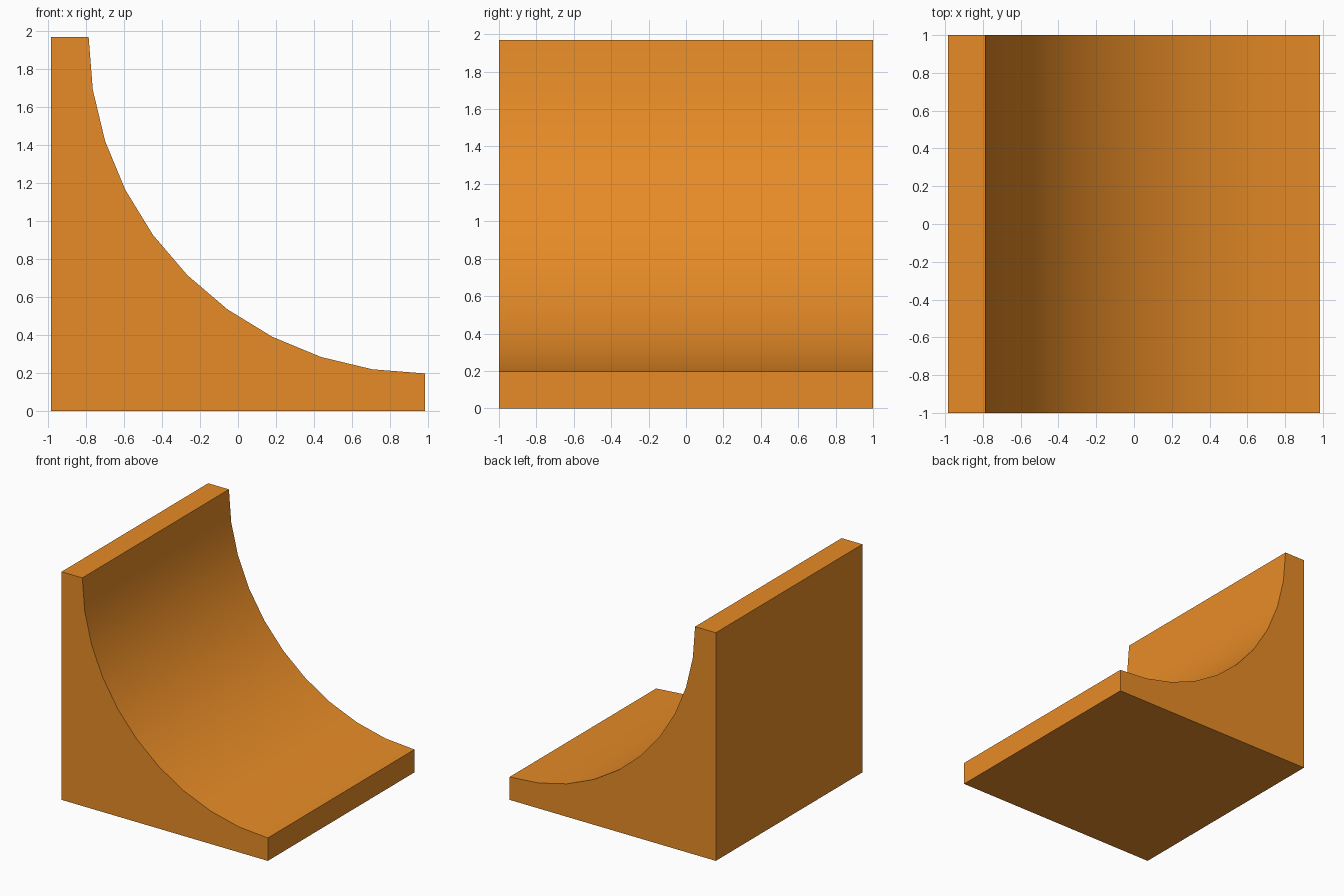
import bpy, bmesh, math

if "Cube" in bpy.data.objects:
    bpy.data.objects.remove(bpy.data.objects["Cube"])

HALF_X, HALF_Y, HEIGHT = 0.985, 1.0, 1.97
RADIUS, SEGMENTS = 1.772, 10

# Side profile: square back and base, concave quarter circle between them
profile = [(HALF_X, 0.0), (-HALF_X, 0.0), (-HALF_X, HEIGHT)]
for i in range(SEGMENTS + 1):
    a = math.radians(90) * i / SEGMENTS
    profile.append((HALF_X - RADIUS * math.cos(a), HEIGHT - RADIUS * math.sin(a)))

# Extrude the profile across the width
bm = bmesh.new()
face = bm.faces.new([bm.verts.new((x, -HALF_Y, z)) for x, z in profile])
ext = bmesh.ops.extrude_face_region(bm, geom=[face])
verts = [g for g in ext["geom"] if isinstance(g, bmesh.types.BMVert)]
bmesh.ops.translate(bm, verts=verts, vec=(0, 2 * HALF_Y, 0))
bmesh.ops.recalc_face_normals(bm, faces=bm.faces)
mesh = bpy.data.meshes.new("curved_ramp")
bm.to_mesh(mesh)
bm.free()

# One orange colour
orange = bpy.data.materials.new("orange")
orange.diffuse_color = (0.8, 0.26, 0.02, 1.0)
orange.use_nodes = True
orange.node_tree.nodes["Principled BSDF"].inputs["Base Color"].default_value = orange.diffuse_color
mesh.materials.append(orange)

# Smooth curve, sharp outer edges
ramp = bpy.data.objects.new("curved_ramp", mesh)
bpy.context.collection.objects.link(ramp)
bpy.context.view_layer.objects.active = ramp
ramp.select_set(True)
bpy.ops.object.shade_smooth_by_angle(angle=math.radians(30))
